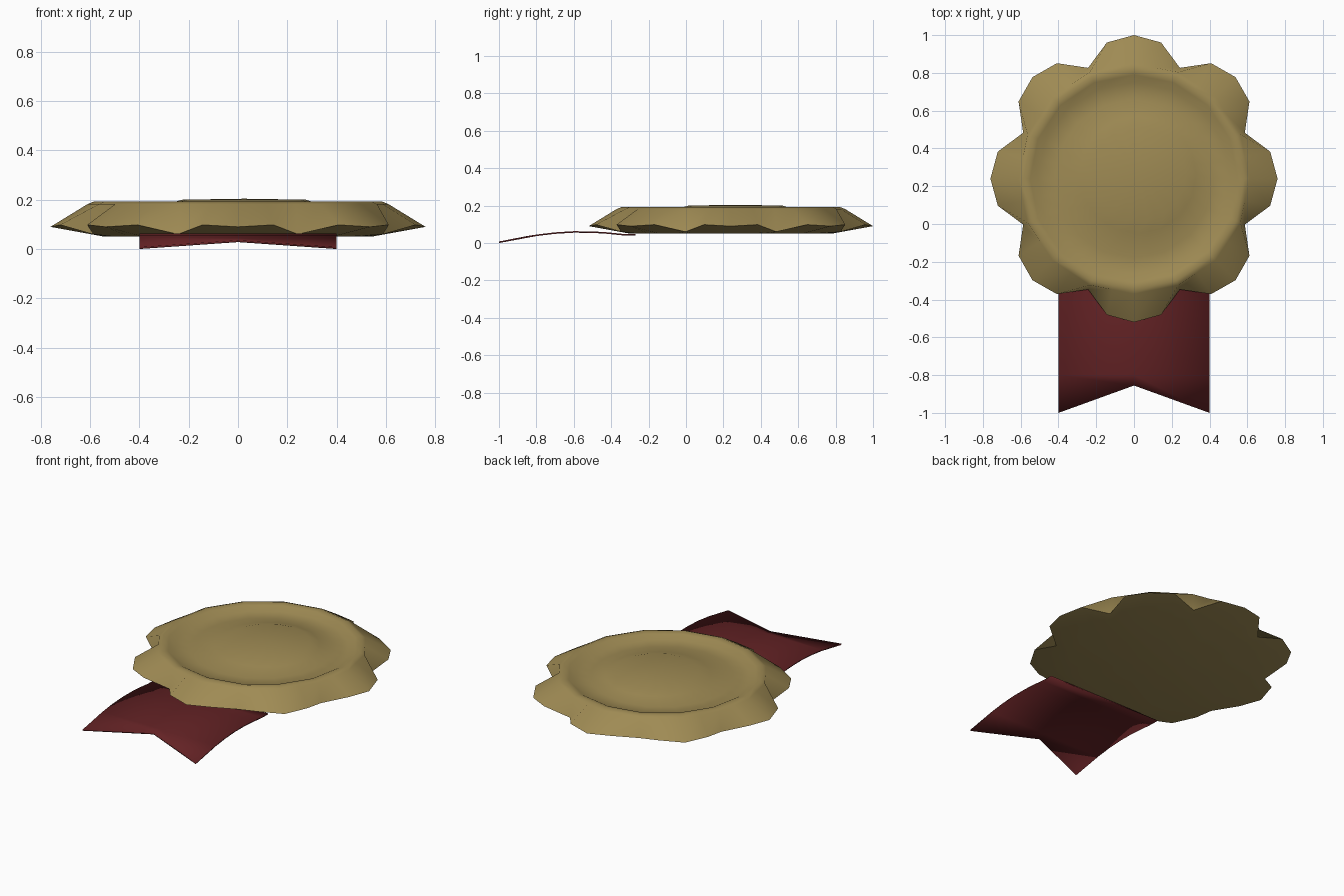
import bpy, bmesh
from math import sin, cos, pi, radians

cube = bpy.data.objects.get("Cube")
if cube:
    bpy.data.objects.remove(cube, do_unlink=True)


def make_material(name, rgb):
    mat = bpy.data.materials.new(name)
    mat.use_nodes = True
    mat.diffuse_color = (*rgb, 1)
    bsdf = mat.node_tree.nodes["Principled BSDF"]
    bsdf.inputs["Base Color"].default_value = (*rgb, 1)
    bsdf.inputs["Roughness"].default_value = 0.7
    return mat


def finish(bm, name, mat, angle):
    bmesh.ops.recalc_face_normals(bm, faces=bm.faces)
    mesh = bpy.data.meshes.new(name)
    bm.to_mesh(mesh)
    bm.free()
    mesh.materials.append(mat)
    obj = bpy.data.objects.new(name, mesh)
    bpy.context.collection.objects.link(obj)
    bpy.ops.object.select_all(action="DESELECT")
    obj.select_set(True)
    bpy.context.view_layer.objects.active = obj
    bpy.ops.object.shade_smooth_by_angle(angle=radians(angle))
    return obj


gold = make_material("wax gold", (0.345, 0.256, 0.088))
red = make_material("ribbon red", (0.125, 0.016, 0.018))

# Wax seal: stacked rings around an eight-lobed outline
SEGMENTS = 32
CENTRE_Y = 0.24
LOBE = [(0.76, 0.09), (0.735, 0.098), (0.635, 0.06), (0.735, 0.098)]


def ring(bm, radius, z, shift=0.0):
    """Sixteen-sided ring with a vertex in the middle of each side."""
    verts = []
    for i in range(SEGMENTS):
        a = 2 * pi * i / SEGMENTS
        r = radius * (cos(pi / 16) if i % 2 else 1)
        verts.append(bm.verts.new((r * cos(a) + shift, CENTRE_Y + r * sin(a) + shift, z)))
    return verts


def lobed_outline(bm):
    verts = []
    for i in range(SEGMENTS):
        a = 2 * pi * i / SEGMENTS
        r, z = LOBE[i % 4]
        verts.append(bm.verts.new((r * cos(a), CENTRE_Y + r * sin(a), z)))
    return verts


bm = bmesh.new()
rings = [ring(bm, 0.54, 0.05), lobed_outline(bm)]
# rim, dished floor and low raised centre
for radius, z, shift in [(0.61, 0.182, 0), (0.585, 0.192, 0), (0.55, 0.185, 0),
                         (0.51, 0.163, 0), (0.42, 0.162, 0),
                         (0.31, 0.182, 0.02), (0.25, 0.2, 0.025)]:
    rings.append(ring(bm, radius, z, shift))
for low, high in zip(rings, rings[1:]):
    for i in range(SEGMENTS):
        j = (i + 1) % SEGMENTS
        bm.faces.new((low[i], low[j], high[j], high[i]))
for cap, z, shift in [(rings[0], 0.05, 0), (rings[-1], 0.204, 0.025)]:
    hub = bm.verts.new((shift, CENTRE_Y + shift, z))
    for i in range(SEGMENTS):
        bm.faces.new((cap[i], cap[(i + 1) % SEGMENTS], hub))
finish(bm, "wax_seal", gold, 60)

# Ribbon: curved strip with a notched end
PROFILE = [(-0.27, 0.047), (-0.34, 0.049), (-0.42, 0.057), (-0.5, 0.062),
           (-0.6, 0.063), (-0.7, 0.057), (-0.8, 0.045)]
bm = bmesh.new()
rows = [[bm.verts.new((x, y, z)) for x in (-0.4, 0, 0.4)] for y, z in PROFILE]
rows.append([bm.verts.new(p) for p in
             ((-0.4, -1, 0.008), (0, -0.855, 0.036), (0.4, -1, 0.008))])
for a, b in zip(rows, rows[1:]):
    for i in range(2):
        bm.faces.new((a[i], b[i], b[i + 1], a[i + 1]))
ribbon = finish(bm, "ribbon", red, 40)
solid = ribbon.modifiers.new("thickness", "SOLIDIFY")
solid.thickness = 0.008
solid.offset = -1
